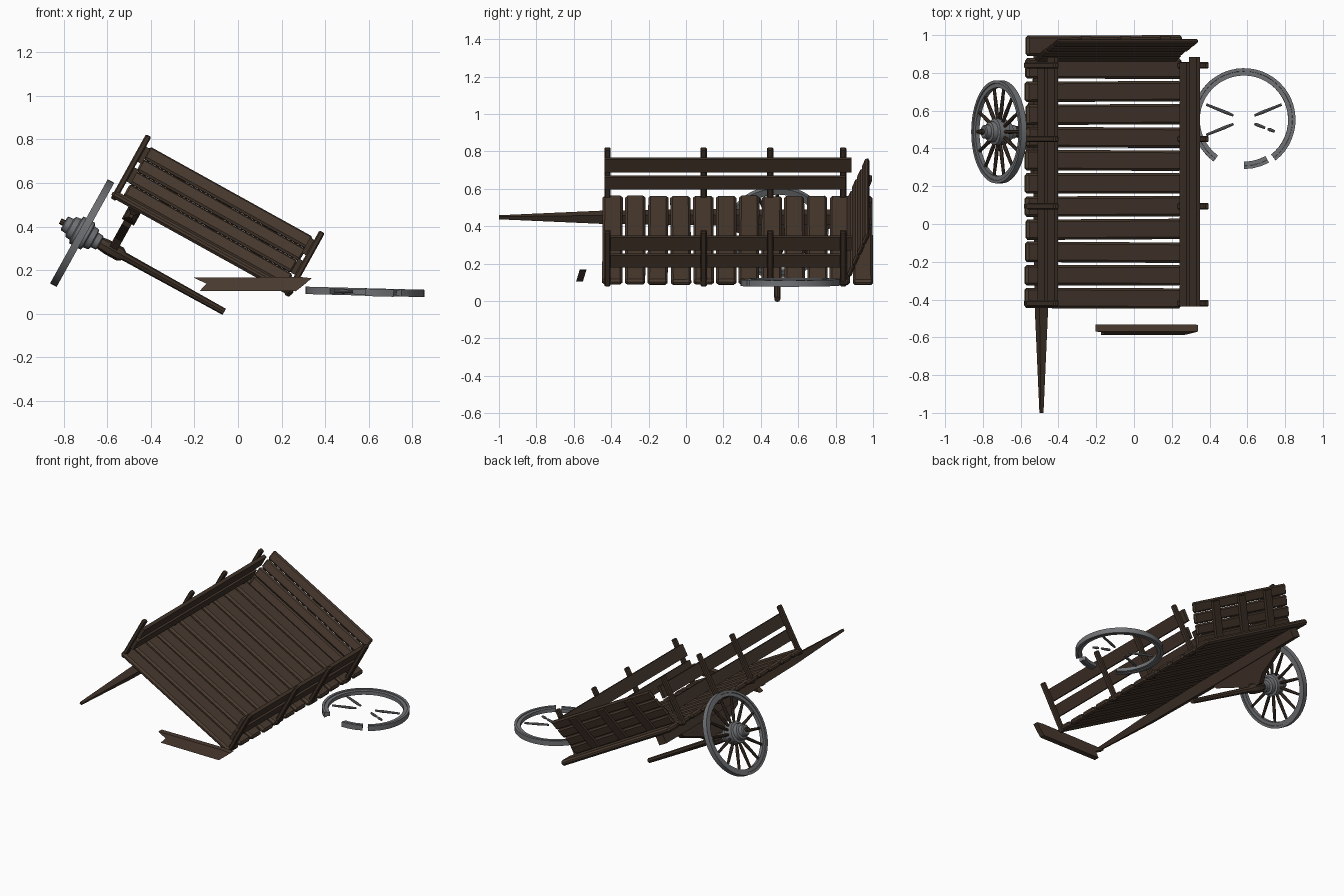
import bpy, bmesh, math, random
from mathutils import Matrix, Vector

if "Cube" in bpy.data.objects:
    bpy.data.objects.remove(bpy.data.objects["Cube"])
random.seed(4)

def mat(name, c):
    m = bpy.data.materials.new(name)
    m.diffuse_color = (*c, 1)
    m.use_nodes = True
    m.node_tree.nodes["Principled BSDF"].inputs["Base Color"].default_value = m.diffuse_color
    return m

WOOD = mat("weathered wood", (0.066, 0.042, 0.028))
DARK = mat("dark wood", (0.052, 0.033, 0.022))
IRON = mat("grey wheel", (0.165, 0.17, 0.18))

# Tilted cart frame: local x across the bed, y along it, z away from the bed
CART = Matrix.Translation((-0.165, 0, 0.32)) @ Matrix.Rotation(math.radians(29), 4, 'Y')

def finish(bm, name, m, M, smooth=False):
    bmesh.ops.recalc_face_normals(bm, faces=bm.faces[:])
    bm.transform(M)
    me = bpy.data.meshes.new(name)
    bm.to_mesh(me)
    bm.free()
    me.materials.append(m)
    ob = bpy.data.objects.new(name, me)
    bpy.context.collection.objects.link(ob)
    if smooth:
        bpy.context.view_layer.objects.active = ob
        ob.select_set(True)
        bpy.ops.object.shade_smooth_by_angle(angle=math.radians(35))
        ob.select_set(False)
    return ob

def box(name, c, s, m, M=CART, bevel=0.0):
    bm = bmesh.new()
    bmesh.ops.create_cube(bm, size=1)
    bmesh.ops.scale(bm, vec=s, verts=bm.verts)
    if bevel:
        bmesh.ops.bevel(bm, geom=bm.edges[:], offset=bevel, segments=1, affect='EDGES')
    return finish(bm, name, m, M @ Matrix.Translation(c))

def prism(name, pts, depth, m, M):
    """Outline in local x/y, extruded along local z, centred."""
    bm = bmesh.new()
    f = bm.faces.new([bm.verts.new((x, y, -depth / 2)) for x, y in pts])
    r = bmesh.ops.extrude_face_region(bm, geom=[f])
    bmesh.ops.translate(bm, vec=(0, 0, depth),
                        verts=[v for v in r['geom'] if isinstance(v, bmesh.types.BMVert)])
    return finish(bm, name, m, M)

def sweep(name, rings, m, M, closed=False, smooth=False):
    """Skin a list of equal-length point rings."""
    bm = bmesh.new()
    vs = [[bm.verts.new(p) for p in r] for r in rings]
    n, k = len(vs), len(vs[0])
    for i in range(n if closed else n - 1):
        a, b = vs[i], vs[(i + 1) % n]
        for j in range(k):
            bm.faces.new((a[j], a[(j + 1) % k], b[(j + 1) % k], b[j]))
    if not closed:
        bm.faces.new(vs[0])
        bm.faces.new(vs[-1])
    return finish(bm, name, m, M, smooth)

def lathe(name, prof, m, M, sides=16):
    """Profile of (height, radius) turned about local z."""
    rings = [[(r * math.cos(math.tau * j / sides), r * math.sin(math.tau * j / sides), h)
              for j in range(sides)] for h, r in prof]
    return sweep(name, rings, m, M, smooth=True)

def rim(name, a0, a1, M):
    """Arc of wheel rim with an iron tyre step, angles in degrees."""
    closed = a1 - a0 >= 360
    n = max(3, int((a1 - a0) / 7.5))
    sec = [(0.234, -0.012), (0.256, -0.012), (0.257, -0.017), (0.273, -0.017),
           (0.273, 0.017), (0.257, 0.017), (0.256, 0.012), (0.234, 0.012)]
    rings = []
    for i in range(n if closed else n + 1):
        t = math.radians(a0 + (a1 - a0) * i / n)
        rings.append([(r * math.cos(t), r * math.sin(t), z) for r, z in sec])
    sweep(name, rings, IRON, M, closed, smooth=True)

def spoke(name, deg, r0, r1, rad, m, M):
    R = M @ Matrix.Rotation(math.radians(deg), 4, 'Z') @ Matrix.Rotation(math.pi / 2, 4, 'Y')
    lathe(name, [(r0, rad * 0.7), (r0 + (r1 - r0) * 0.3, rad), (r1, rad * 0.75)], m, R, 8)

# Bed planks
for i in range(12):
    y = -0.393 + i * 0.1216
    P = CART @ Matrix.Translation((0, y, 0.004)) @ Matrix.Rotation(random.uniform(-.006, .006), 4, 'Z')
    box("bed_plank", (random.uniform(-.004, .004), 0, 0), (0.94, 0.108, 0.036), WOOD, P, 0.012)

# Side fences: stakes outside, two rails inside, both sides
for s in (-1, 1):
    for y in (-0.42, 0.094, 0.45, 0.84):
        box("side_stake", (s * 0.455, y, 0.148), (0.028, 0.034, 0.336), DARK, bevel=0.006)
    box("upper_side_rail", (s * 0.43, 0.224, 0.226), (0.022, 1.32, 0.08), DARK)
    box("lower_side_rail", (s * 0.43, 0.209, 0.12), (0.022, 1.29, 0.074), DARK)

# Leaning tailgate: four boards with battens on the outside
GATE = CART @ Matrix.Translation((0, 0.868, 0.015)) @ Matrix.Rotation(math.radians(-22), 4, 'X')
for i in range(4):
    box("tailgate_board", (random.uniform(-.006, .006), 0, 0.036 + i * 0.07), (0.855, 0.024, 0.067),
        WOOD, GATE, 0.009)
for x in (-0.24, 0.0, 0.24):
    box("tailgate_batten", (x, 0.02, 0.14), (0.06, 0.018, 0.25), DARK, GATE)

# Intact shaft running below the bed, tapering to the front tip
sh = []
for y, w in ((-1.0, 0.008), (-0.45, 0.026), (0.1, 0.032), (0.97, 0.03)):
    sh.append([(-0.346 + a * w, y, -0.046 + b * w) for a, b in ((-1, -1), (1, -1), (1, 1), (-1, 1))])
sweep("cart_shaft", sh, DARK, CART)

# Bolster plate between shaft and axle (outline in y / height)
YZ = Matrix(((0, 0, 1, 0), (1, 0, 0, 0), (0, 1, 0, 0), (0, 0, 0, 1)))
prism("axle_bolster", [(0.18, -0.07), (0.80, -0.07), (0.78, -0.10), (0.60, -0.17), (0.55, -0.215),
                       (0.43, -0.215), (0.38, -0.17), (0.20, -0.10)], 0.04, DARK,
      CART @ Matrix.Translation((-0.346, 0, 0)) @ YZ)

# Axle and intact wheel, turning about the cart's cross direction
AX = CART @ Matrix.Translation((-0.505, 0.488, -0.223)) @ Matrix.Rotation(math.pi / 2, 4, 'Y')
lathe("axle", [(-0.115, 0.014), (0.08, 0.018), (0.10, 0.03), (0.135, 0.034), (0.20, 0.034),
               (0.22, 0.02), (0.745, 0.016)], DARK, AX, 8)
lathe("wheel_hub", [(-0.095, 0.03), (-0.09, 0.036), (-0.065, 0.038), (-0.06, 0.052), (-0.035, 0.055),
                    (-0.03, 0.07), (0.03, 0.07), (0.035, 0.055), (0.06, 0.052), (0.065, 0.038),
                    (0.09, 0.036), (0.095, 0.03)], IRON, AX)
rim("wheel_rim", 0, 360, AX)
for i in range(14):
    spoke("wheel_spoke", i * 360 / 14, 0.06, 0.238, 0.011, DARK, AX)

# Broken wheel lying on its side
FALL = Matrix.Translation((0.582, 0.552, 0.1)) @ Matrix.Rotation(math.radians(1.5), 4, 'Y')
rim("broken_rim", -52, 234, FALL)
rim("broken_rim_fragment", -90, -61, FALL @ Matrix.Translation((0, 0.012, -0.002)))
for a, r0, r1 in ((158, 0.06, 0.215), (202, 0.06, 0.215), (22, 0.06, 0.215), (-21, 0.06, 0.12),
                  (-21, 0.135, 0.175)):
    spoke("broken_spoke", a, r0, r1, 0.009, IRON, FALL)

# Snapped piece of the other shaft, with splintered ends
XZ = Matrix.Translation((0, -0.56, 0)) @ Matrix.Rotation(math.pi / 2, 4, 'X')
piece = prism("broken_shaft_piece", [(-0.205, 0.166), (-0.145, 0.138), (-0.175, 0.105), (0.265, 0.103),
                                     (0.30, 0.13), (0.338, 0.163), (0.29, 0.168)], 0.036, WOOD, XZ)
for v in piece.data.vertices:  # skew the section so it rests on an edge
    v.co.y += (v.co.z - 0.135) * 0.3
